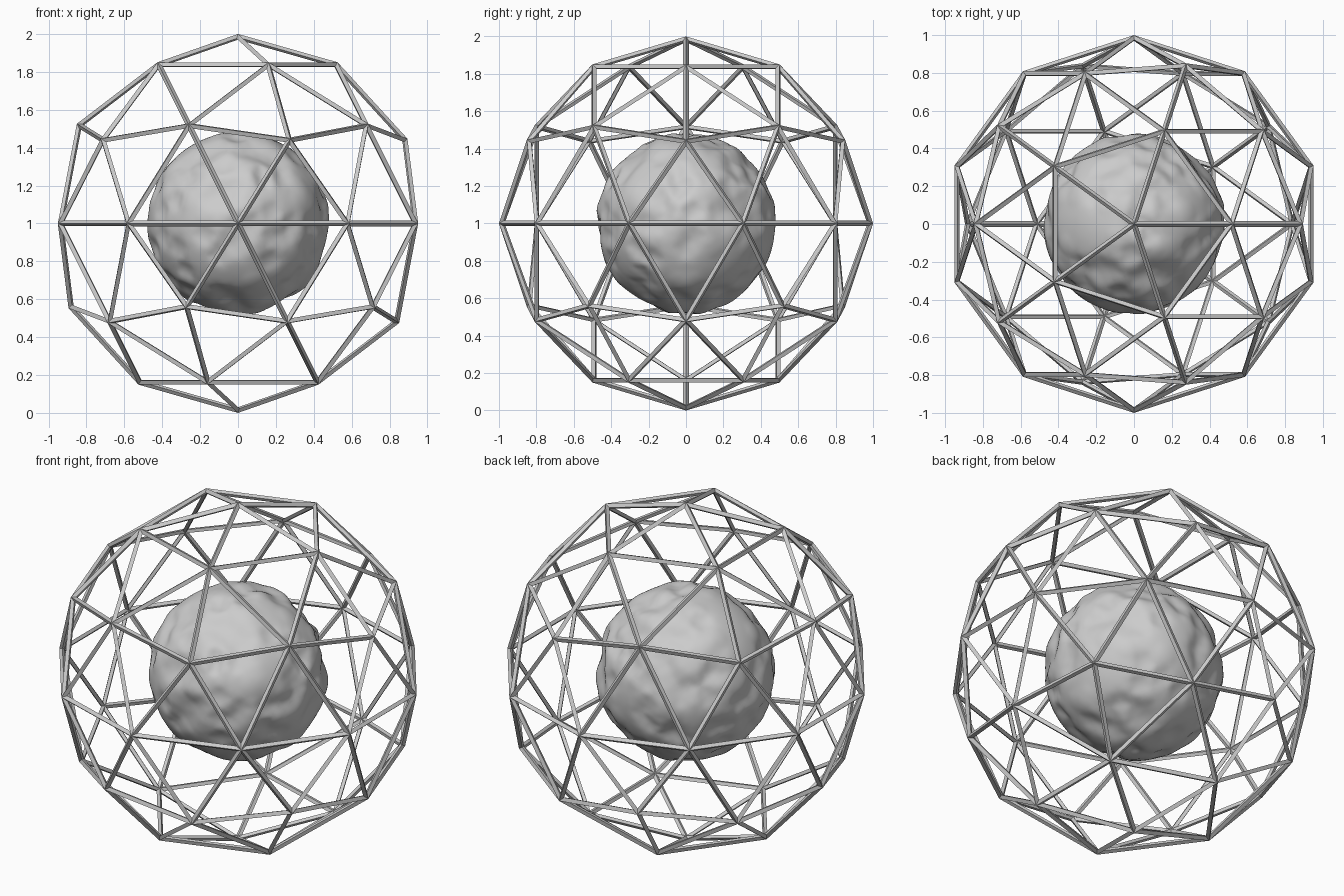
import bpy, bmesh, random
from mathutils import noise, Vector

if "Cube" in bpy.data.objects:
    bpy.data.objects.remove(bpy.data.objects["Cube"])

random.seed(7)
CENTRE = (0, 0, 1)


def ico(name, subdivisions, radius):
    bpy.ops.mesh.primitive_ico_sphere_add(subdivisions=subdivisions, radius=radius, location=CENTRE)
    ob = bpy.context.object
    ob.name = name
    return ob


# Geodesic cage: struts along every edge of a coarse icosphere
cage = ico("geodesic_cage", 2, 0.985)
wire = cage.modifiers.new("struts", 'WIREFRAME')
wire.thickness = 0.03
wire.use_even_offset = True
wire.use_replace = True

# Core: sphere with clustered star-shaped dents and small bumps
core = ico("core_sphere", 4, 0.482)
bm = bmesh.new()
bm.from_mesh(core.data)
for v in bm.verts:
    n = v.co.normalized()
    cluster = noise.noise(n * 3.0 + Vector((4.3, 1.7, 9.1)))
    r = random.random()
    if r < 0.22 + 0.35 * cluster:
        v.co -= n * 0.028
    elif r > 0.9:
        v.co += n * 0.012
bm.to_mesh(core.data)
bm.free()
sub = core.modifiers.new("smooth", 'SUBSURF')
sub.levels = sub.render_levels = 2
core.data.shade_smooth()
